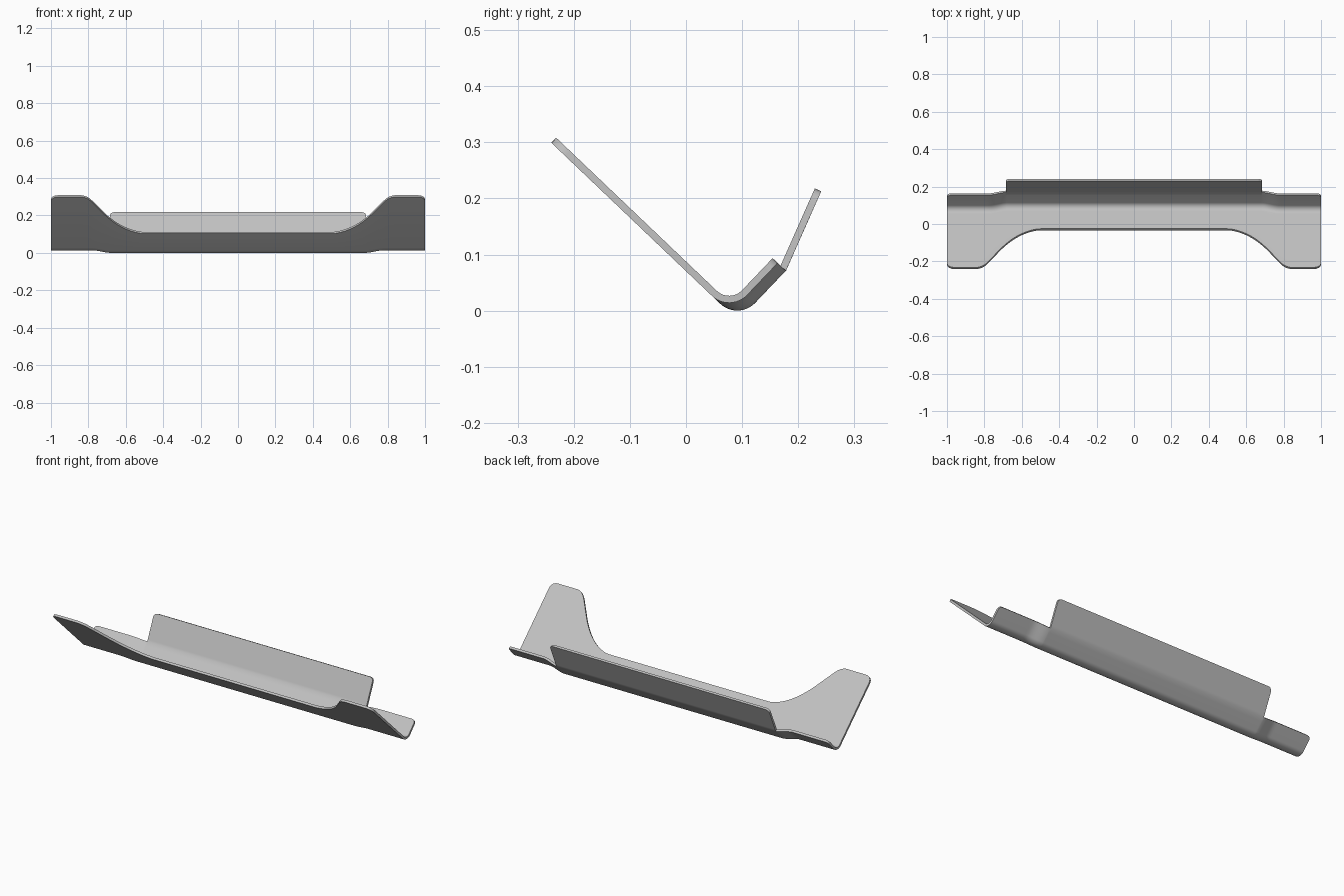
import bpy, bmesh, math
from mathutils import Vector

if "Cube" in bpy.data.objects:
    bpy.data.objects.remove(bpy.data.objects["Cube"])

THICK, BEND_R, BACK_LEN, FLANGE_LEN, FLANGE_X = 0.0125, 0.038, 0.117, 0.153, 0.685
TOP = Vector((-0.236, 0.304))            # upper front edge, as (y, z)
D = Vector((0.724, -0.69)).normalized()  # down the front plate
N = Vector((-D.y, D.x))                  # up the back plate
F = Vector((0.405, 0.914)).normalized()  # up the flange

# Cut-out of the front edge: (|x|, distance down the plate)
EDGE = [(0.0, .285), (.5, .285), (.55, .274), (.6, .249), (.65, .21), (.7, .155),
        (.75, .085), (.785, .035), (.8, .018), (.82, .005), (.84, 0), (1.0, 0)]


def spline(x):
    """Smooth (Catmull-Rom style) interpolation of the cut-out."""
    for i in range(len(EDGE) - 1):
        (x0, a), (x1, b) = EDGE[i], EDGE[i + 1]
        if x <= x1:
            def slope(k):
                if k <= 1 or k >= len(EDGE) - 2:
                    return 0
                return (EDGE[k + 1][1] - EDGE[k - 1][1]) / (EDGE[k + 1][0] - EDGE[k - 1][0])
            h = x1 - x0
            u = (x - x0) / h
            return (a * (1 + 2 * u) * (1 - u) ** 2 + b * u * u * (3 - 2 * u)
                    + h * u * (1 - u) * (slope(i) * (1 - u) - slope(i + 1) * u))
    return 0


def corner(x, end, r):
    """Amount trimmed off by a rounded corner of radius r."""
    v = x - (end - r)
    return r - math.sqrt(max(0, r * r - v * v)) if v > 0 else 0


def section(x):
    """Points of the bent sheet at |x|, from front edge to flange tip."""
    u = min(1, max(0, (0.78 - x) / 0.1))
    c = TOP + D * (0.434 + 0.02 * u * u * (3 - 2 * u))   # stepped bend line
    pts = [TOP + D * (spline(x) + corner(x, 1, .035))]
    centre = c + (N - D) * BEND_R
    for i in range(13):
        a = math.pi / 2 * i / 12
        pts.append(centre + (D * math.sin(a) - N * math.cos(a)) * BEND_R)
    fold = c + N * BACK_LEN
    pts.append(fold - N * 0.022)
    pts.append(fold - N * corner(x, 1, .02))
    if x <= FLANGE_X + 1e-6:
        pts.append(fold + F * 0.012)
        pts.append(fold + F * (FLANGE_LEN - corner(x, FLANGE_X, .022)))
    return pts


# Stations across the width, denser around curves and corners
half = {0.0, 0.25, FLANGE_X, 0.99, 0.996, 0.999, 1.0, 0.684, 0.681, 0.676, 0.67, 0.663}
half |= {round(0.5 + 0.0125 * i, 4) for i in range(40)}
xs = sorted(half | {-x for x in half})

bm = bmesh.new()
cols = [[bm.verts.new((x, p.x, p.y)) for p in section(abs(x))] for x in xs]
for a, b in zip(cols, cols[1:]):
    for i in range(min(len(a), len(b)) - 1):
        bm.faces.new((a[i], a[i + 1], b[i + 1], b[i]))
bmesh.ops.recalc_face_normals(bm, faces=bm.faces)
mesh = bpy.data.meshes.new("bent_bracket")
bm.to_mesh(mesh)
bm.free()

bracket = bpy.data.objects.new("bent_bracket", mesh)
bpy.context.collection.objects.link(bracket)
grey = bpy.data.materials.new("light grey metal")
grey.diffuse_color = (0.53, 0.53, 0.53, 1)
grey.use_nodes = True
grey.node_tree.nodes["Principled BSDF"].inputs["Base Color"].default_value = grey.diffuse_color
mesh.materials.append(grey)

# Sheet thickness
solid = bracket.modifiers.new("sheet_thickness", 'SOLIDIFY')
solid.thickness = THICK
solid.offset = 0
solid.use_even_offset = True
bpy.context.view_layer.objects.active = bracket
bracket.select_set(True)
bpy.ops.object.modifier_apply(modifier=solid.name)
bpy.ops.object.shade_smooth_by_angle(angle=math.radians(30))
